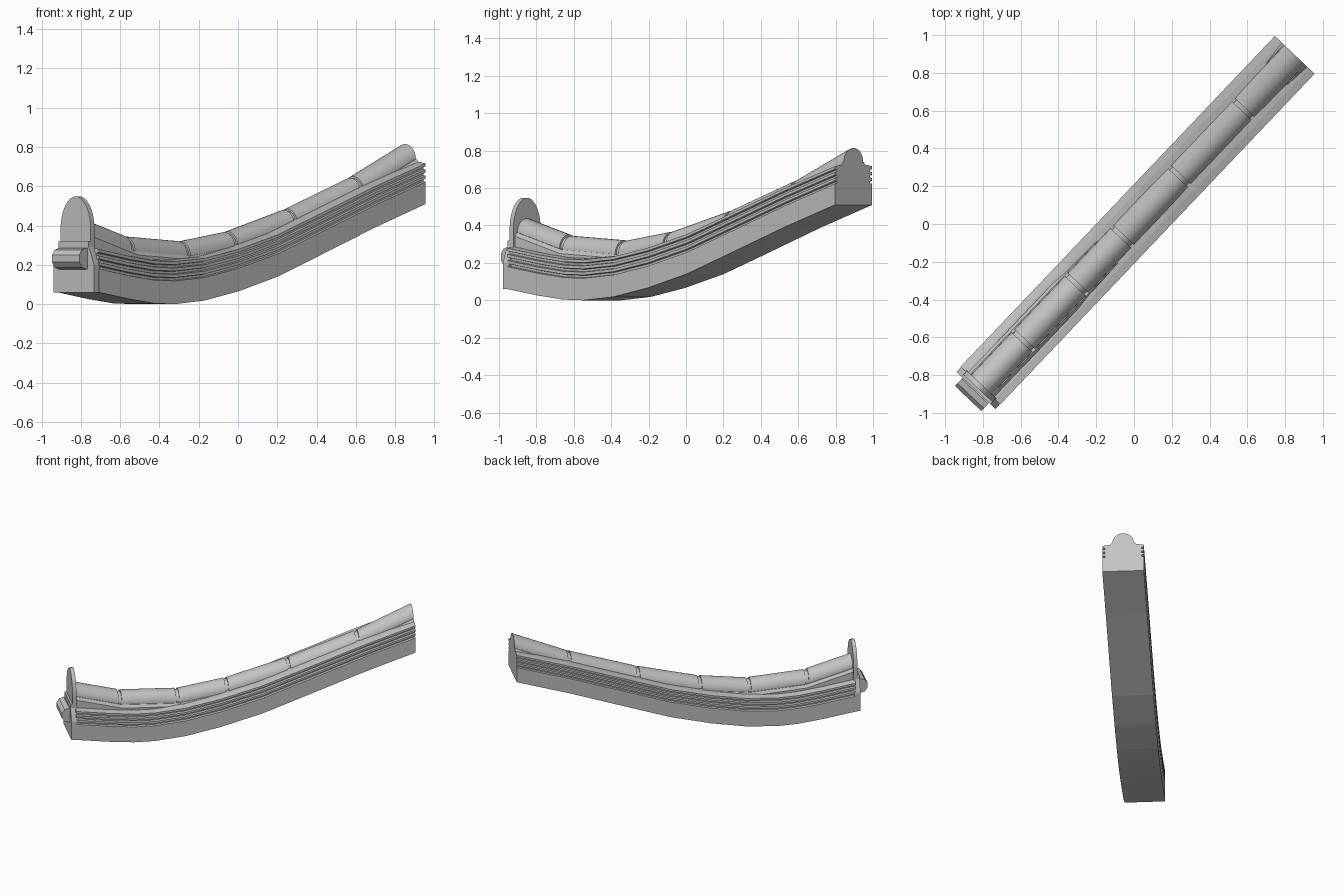
import bpy, bmesh, math
from mathutils import Vector

cube = bpy.data.objects.get("Cube")
if cube:
    bpy.data.objects.remove(cube, do_unlink=True)

stone = bpy.data.materials.new("grey stone")
stone.use_nodes = True
grey = (0.55, 0.55, 0.55, 1)
stone.diffuse_color = grey
stone.node_tree.nodes["Principled BSDF"].inputs["Base Color"].default_value = grey

# The ridge runs diagonally: ALONG its length, ACROSS its width
ALONG = Vector((0.689, 0.725, 0))
ACROSS = Vector((0.725, -0.689, 0))
UP = Vector((0, 0, 1))


def place(s, t, z):
    return ALONG * s + ACROSS * t + UP * z


def loft(name, sections, smooth=False):
    """Skin equal-length rings of 3D points and close both ends."""
    bm = bmesh.new()
    rings = [[bm.verts.new(p) for p in ring] for ring in sections]
    for a, b in zip(rings, rings[1:]):
        for i in range(len(a)):
            j = (i + 1) % len(a)
            bm.faces.new((a[i], a[j], b[j], b[i]))
    bm.faces.new(rings[0])
    bm.faces.new(rings[-1])
    bmesh.ops.recalc_face_normals(bm, faces=bm.faces)
    mesh = bpy.data.meshes.new(name)
    bm.to_mesh(mesh)
    bm.free()
    mesh.materials.append(stone)
    ob = bpy.data.objects.new(name, mesh)
    bpy.context.collection.objects.link(ob)
    if smooth:
        bpy.ops.object.select_all(action='DESELECT')
        ob.select_set(True)
        bpy.context.view_layer.objects.active = ob
        bpy.ops.object.shade_smooth_by_angle(angle=math.radians(35))
    return ob


def interp(path, s):
    for (s0, z0), (s1, z1) in zip(path, path[1:]):
        if s <= s1:
            break
    return z0 + (z1 - z0) * (s - s0) / (s1 - s0)


def mirrored(half):
    return half + [(-t, z) for t, z in reversed(half)]


# Underside curve and ridge-tile crest, as (distance along, height)
base = [(-1.18, .06), (-.95, .025), (-.77, .004), (-.62, 0), (-.4, .018), (-.15, .065),
        (.14, .14), (.43, .24), (.86, .39), (1.235, .51)]
crest = [(-1.18, .44), (-.84, .345), (-.43, .32), (-.08, .37), (.36, .485), (.85, .65), (1.235, .815)]

# Curved wall with a stack of projecting courses
half = [(.145, 0), (.145, .115)]
for k in range(3):
    z = .115 + k * .032
    half += [(.128, z + .003), (.128, z + .014), (.145, z + .017), (.145, z + .032)]
half += [(.105, .218)]
profile = mirrored(half)


def stretch(s):
    return 1.04 - .06 * (s + 1.18) / 2.4


loft("ridge_wall", [[place(s, t, z0 + z * stretch(s)) for t, z in profile] for s, z0 in base])

# Mortar bed under the tiles
R = 0.075
loft("mortar_bed", [[place(s, t, z) for t, z in mirrored(
    [(.095, interp(base, s) + .17), (.095, c - R - .02), (.08, c - R)])] for s, c in crest])


# Round ridge tiles over a slimmer continuous core
def arch(s, c, r):
    pts = [(r * math.cos(math.pi * i / 14), c - R + r * math.sin(math.pi * i / 14)) for i in range(15)]
    return [place(s, t, z) for t, z in [(r, c - R - .05)] + pts + [(-r, c - R - .05)]]


loft("tile_core", [arch(s, c, R - .01) for s, c in crest], True)
for n, ((s0, c0), (s1, c1)) in enumerate(zip(crest, crest[1:])):
    gap = 0 if n == len(crest) - 2 else .022
    end = s1 - gap
    loft(f"ridge_tile_{n + 1}", [arch(s0, c0, R), arch(end, interp(crest, end), R)], True)

# End cap with an upright rounded tongue
cap = [(.142, .06), (.142, .2), (.125, .25), (.106, .29)]
cap += [(.106 * math.cos(a), .38 + .168 * math.sin(a)) for a in
        [math.pi / 2 * i / 9 for i in range(9)]] + [(.012, .548)]


def cap_ring(s, keep):
    return [place(s, t, z) for t, z in mirrored(keep)]


lower = cap[:4] + [(.106, .32)]
tongue = [(.106, .28)] + cap[4:]
loft("end_cap", [cap_ring(-1.215, lower), cap_ring(-1.17, lower)])
loft("end_tongue", [cap_ring(-1.2, tongue), cap_ring(-1.172, tongue)], True)

# Crosswise roll on the front of the cap
loft("front_roll", [[place(-1.222 + .055 * math.cos(a), t, .232 + .055 * math.sin(a))
                     for a in [math.tau * (i + .5) / 10 for i in range(10)]]
                    for t in (-.096, .096)], True)
